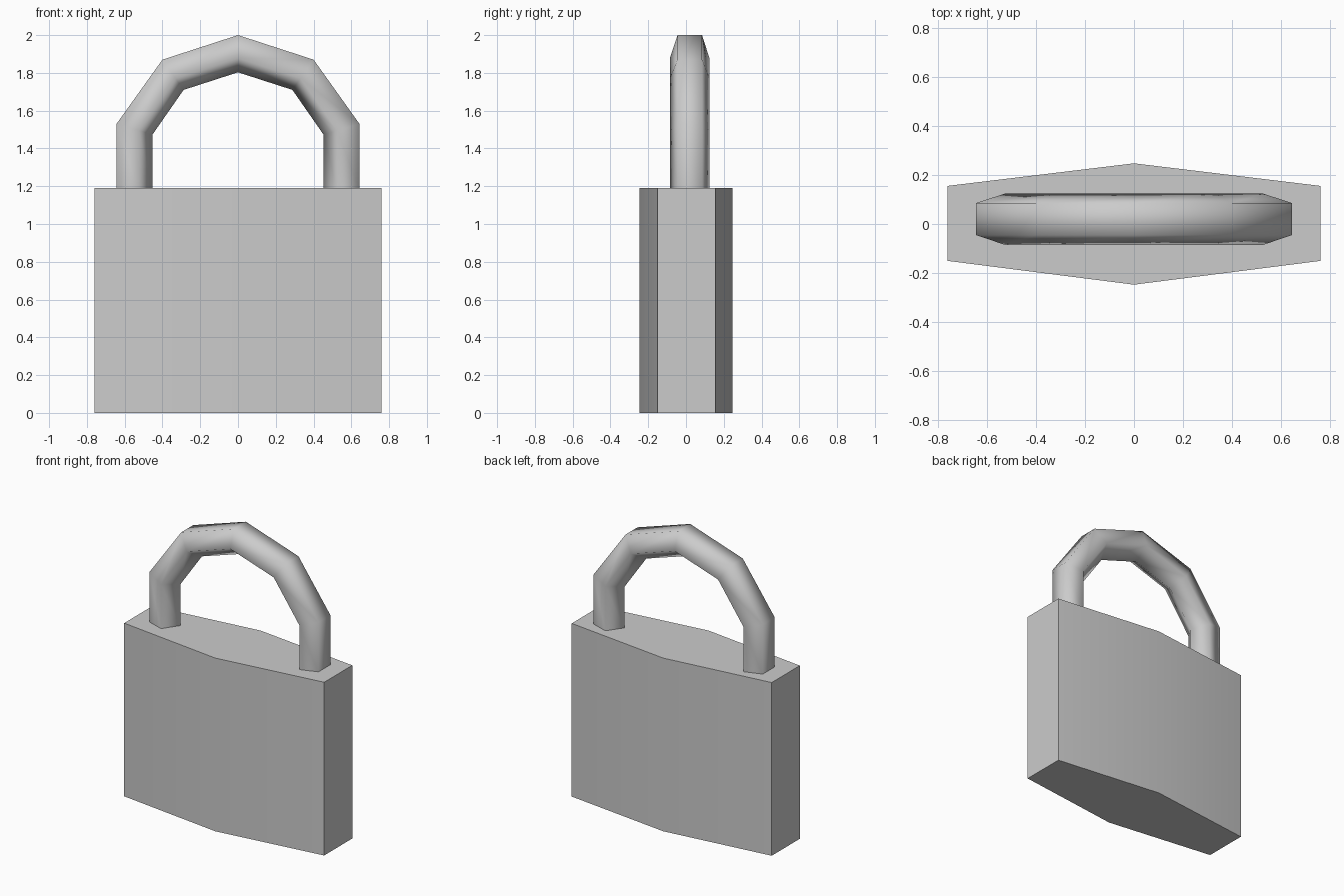
import bpy, bmesh, math

if "Cube" in bpy.data.objects:
    bpy.data.objects.remove(bpy.data.objects["Cube"])


def make_object(name, rings, closed_angle):
    """Loft equal-length vertex rings, cap both ends and shade."""
    bm = bmesh.new()
    loops = [[bm.verts.new(p) for p in ring] for ring in rings]
    n = len(loops[0])
    for a, b in zip(loops, loops[1:]):
        for i in range(n):
            j = (i + 1) % n
            bm.faces.new((a[i], a[j], b[j], b[i]))
    bm.faces.new(loops[0])
    bm.faces.new(loops[-1])
    bmesh.ops.recalc_face_normals(bm, faces=bm.faces)
    mesh = bpy.data.meshes.new(name)
    bm.to_mesh(mesh)
    bm.free()
    obj = bpy.data.objects.new(name, mesh)
    bpy.context.collection.objects.link(obj)
    bpy.ops.object.select_all(action='DESELECT')
    obj.select_set(True)
    bpy.context.view_layer.objects.active = obj
    bpy.ops.object.shade_smooth_by_angle(angle=math.radians(closed_angle))
    return obj


# Lock body: six-sided outline, slightly pointed front and back
outline = [(-0.76, -0.15), (0, -0.247), (0.76, -0.15),
           (0.76, 0.155), (0, 0.247), (-0.76, 0.155)]
make_object("lock_body", [[(x, y, z) for x, y in outline] for z in (0, 1.19)], 30)

# Shackle: pentagon section swept along an arch of (outer, inner) mitre points
half = [((-0.643, 1.18), (-0.453, 1.18)),
        ((-0.643, 1.53), (-0.453, 1.473)),
        ((-0.40, 1.87), (-0.288, 1.71))]
mirrored = [tuple((-x, z) for x, z in pair) for pair in reversed(half)]
arch = half + [((0, 2.0), (0, 1.803))] + mirrored

# Section points: (y, fraction from outer to inner side)
section = [(-0.045, 0), (0.085, 0), (0.124, 0.618), (0.02, 1), (-0.085, 0.618)]
rings = [[(o[0] + (i[0] - o[0]) * t, y, o[1] + (i[1] - o[1]) * t)
          for y, t in section] for o, i in arch]
make_object("shackle", rings, 80)
